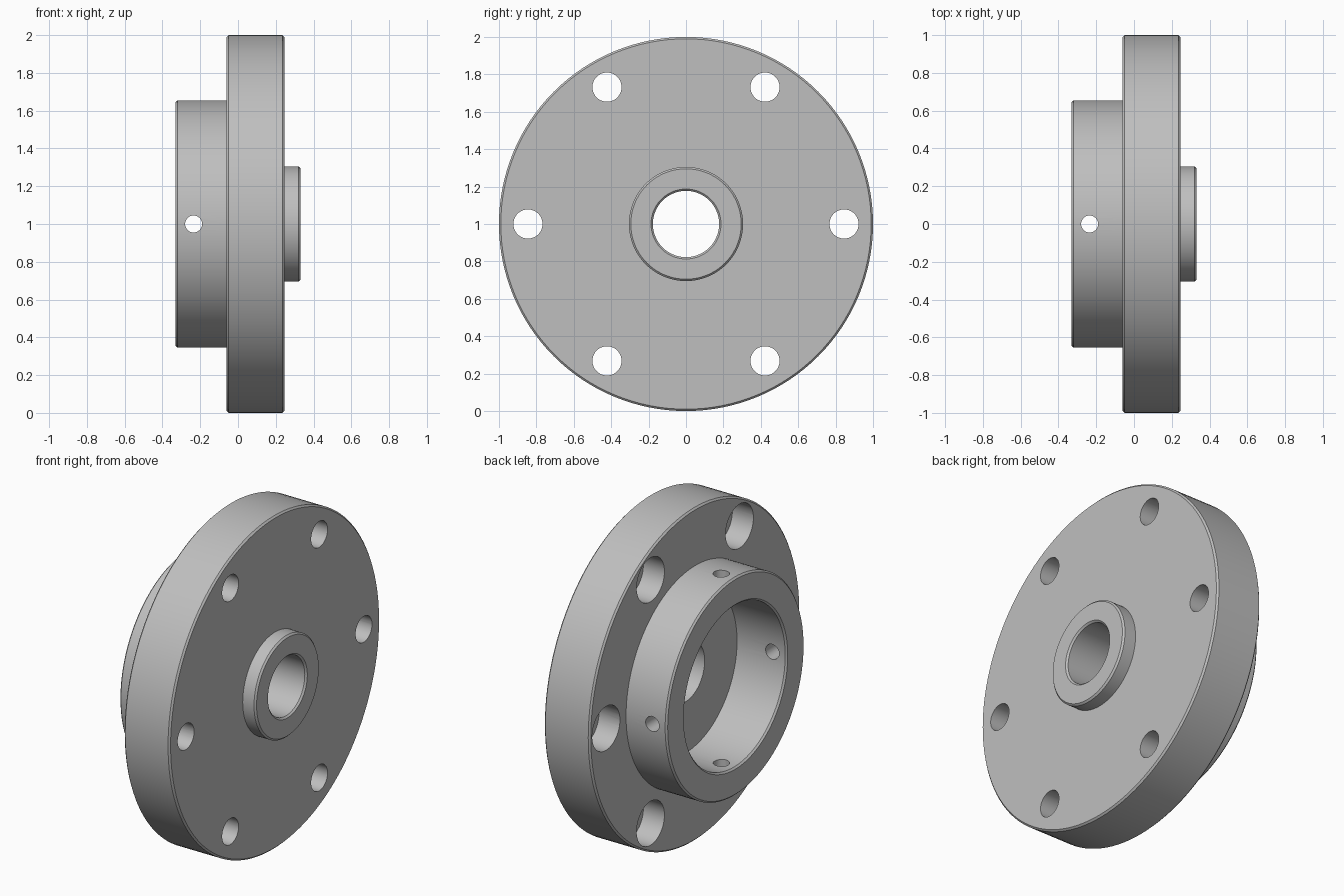
import bpy, bmesh
from math import pi, cos, sin, radians
from mathutils import Matrix, Vector

if "Cube" in bpy.data.objects:
    bpy.data.objects.remove(bpy.data.objects["Cube"])

AXIS_Z = 1.0    # height of the turning axis
CHAMFER = 0.01

steel = bpy.data.materials.new("plain grey metal")
grey = (0.52, 0.52, 0.52, 1)
steel.diffuse_color = grey
steel.use_nodes = True
steel.node_tree.nodes["Principled BSDF"].inputs["Base Color"].default_value = grey


def make_object(name, bm):
    mesh = bpy.data.meshes.new(name)
    bmesh.ops.recalc_face_normals(bm, faces=bm.faces)
    bm.to_mesh(mesh)
    bm.free()
    obj = bpy.data.objects.new(name, mesh)
    mesh.materials.append(steel)
    bpy.context.collection.objects.link(obj)
    return obj


def lathe(name, profile, steps=128):
    """Spin a closed (x, radius) outline around the x axis."""
    bm = bmesh.new()
    verts = [bm.verts.new((x, 0, r)) for x, r in profile]
    edges = [bm.edges.new((v, verts[i - 1])) for i, v in enumerate(verts)]
    bmesh.ops.spin(bm, geom=verts + edges, axis=(1, 0, 0), cent=(0, 0, 0),
                   angle=2 * pi, steps=steps, use_merge=True)
    bmesh.ops.remove_doubles(bm, verts=bm.verts, dist=1e-5)
    bmesh.ops.translate(bm, verts=bm.verts, vec=(0, 0, AXIS_Z))
    return make_object(name, bm)


def add_drill(bm, start, end, radius, segments=48):
    """Add a cylinder from start to end, relative to the turning axis."""
    start, end = Vector(start), Vector(end)
    turn = (end - start).to_track_quat("Z", "Y").to_matrix().to_4x4()
    middle = (start + end) / 2 + Vector((0, 0, AXIS_Z))
    bmesh.ops.create_cone(bm, cap_ends=True, segments=segments,
                          radius1=radius, radius2=radius,
                          depth=(end - start).length,
                          matrix=Matrix.Translation(middle) @ turn)


def cut(body, cutter):
    cutter.hide_render = True
    mod = body.modifiers.new("drilling", "BOOLEAN")
    mod.operation = "DIFFERENCE"
    mod.solver = "EXACT"
    mod.object = cutter
    bpy.context.view_layer.objects.active = body
    bpy.ops.object.modifier_apply(modifier=mod.name)
    bpy.data.objects.remove(cutter)


# Turned body: recessed hub, wide disc, small boss and central bore
hub_x, disc_x, boss_x, end_x = -0.33, -0.06, 0.245, 0.33
hub_r, disc_r, boss_r, recess_r, bore_r = 0.655, 1.0, 0.305, 0.485, 0.177
c = CHAMFER
flange = lathe("flange_body", [
    (0.0, bore_r), (0.0, recess_r),
    (hub_x + c, recess_r), (hub_x, recess_r + c),
    (hub_x, hub_r - c), (hub_x + c, hub_r),
    (disc_x, hub_r),
    (disc_x, disc_r - c), (disc_x + c, disc_r),
    (boss_x - c, disc_r), (boss_x, disc_r - c),
    (boss_x, boss_r),
    (end_x - c, boss_r), (end_x, boss_r - c),
    (end_x, bore_r + c), (end_x - c, bore_r),
])

# Six bolt holes, then their counterbores on the hub side
for radius, stop in ((0.078, 0.5), (0.132, disc_x + 0.14)):
    bm = bmesh.new()
    for i in range(6):
        a = radians(60 * i)
        y, z = 0.845 * cos(a), 0.845 * sin(a)
        # the counterbore starts in front of the disc
        add_drill(bm, (-0.5, y, z), (stop, y, z), radius)
    cut(flange, make_object("bolt_cutter", bm))

# Four set-screw holes through the hub wall
bm = bmesh.new()
for i in range(4):
    a = radians(90 * i)
    d = Vector((0, cos(a), sin(a)))
    offset = Vector((-0.235, 0, 0))
    add_drill(bm, offset + d * 0.4, offset + d * 0.75, 0.045, 32)
cut(flange, make_object("screw_cutter", bm))

# Smooth round walls, keep the machined edges crisp
bpy.ops.object.select_all(action="DESELECT")
flange.select_set(True)
bpy.context.view_layer.objects.active = flange
bpy.ops.object.shade_smooth_by_angle(angle=radians(30))
